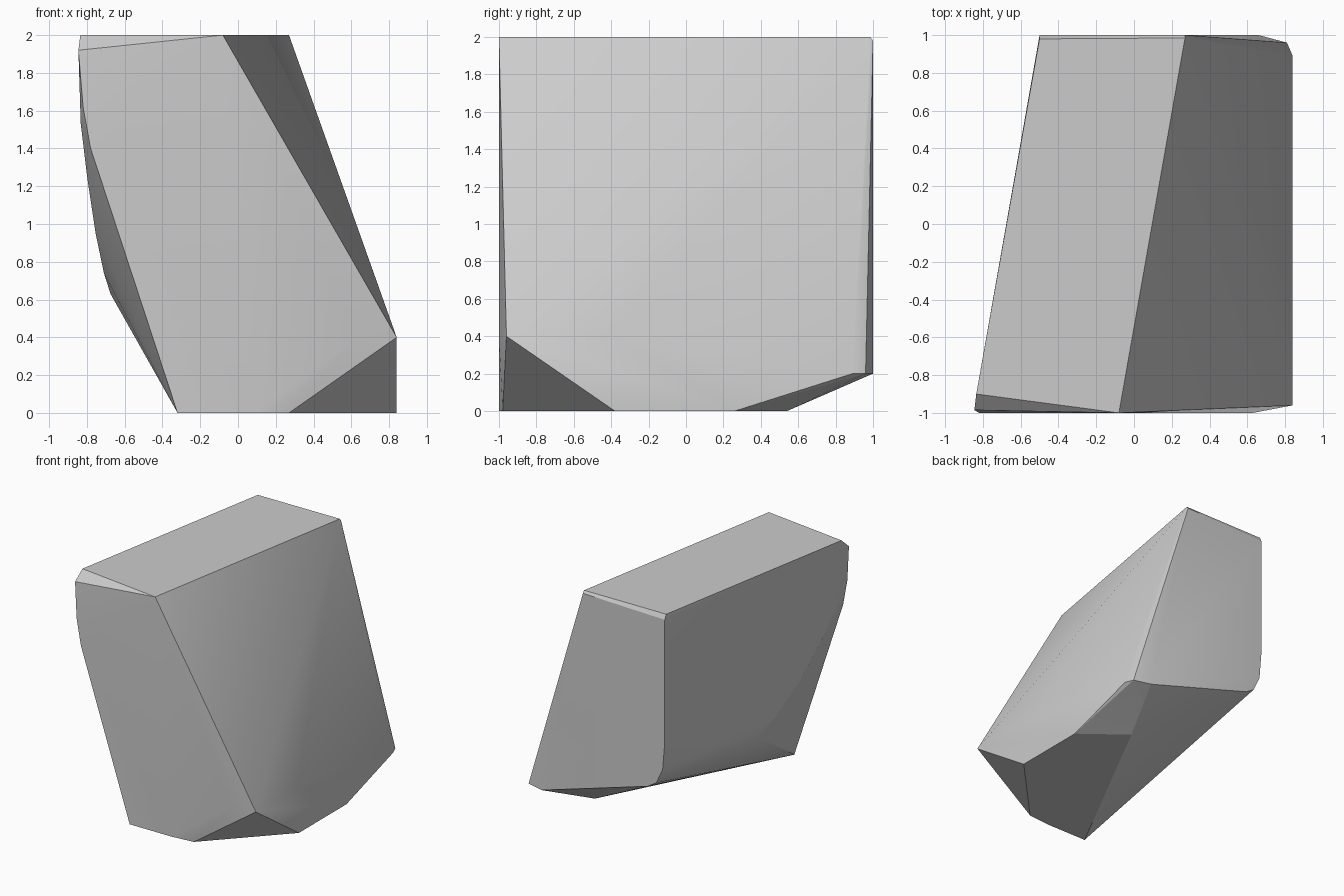
import bpy, bmesh

if "Cube" in bpy.data.objects:
    bpy.data.objects.remove(bpy.data.objects["Cube"])

# Faceted boulder: convex hull over short outlines of each main facet
# top facet with its small cut corners
top = [(-.08, -1, 2), (.27, .985, 2), (-.5, .98, 2), (-.835, -.9, 2),
       (-.845, -.985, 1.92), (.27, 1, 1.98), (-.5, 1, 1.96)]

# front facet edge on y = -1 (x, z)
front = [(.63, .4), (.07, 0), (-.32, 0), (-.78, 1.4), (-.82, 1.62)]

# back facet edge on y = 1 (x, z)
back = [(.66, .2), (-.34, .5), (-.42, .55), (-.48, .68), (-.5, .92)]

# right facet edge on x = 0.84 (y, z)
right = [(-.96, .4), (-.4, .4), (-.38, 0), (.26, 0), (.78, .2), (.89, .2)]

# remaining foot corners
foot = [(.27, -.98, 0), (.48, .54, 0), (.81, .96, .2)]

# rounded lower edge of the left facet (y, z); x follows the slanted left plane
left = [(.5, .72), (0, .63), (-.2, .74), (-.45, .95), (-.7, 1.24), (-.9, 1.53)]

points = (top + foot
          + [(x, -1, z) for x, z in front]
          + [(x, 1, z) for x, z in back]
          + [(.84, y, z) for y, z in right]
          + [(-.5 - .175 * (1 - y), y, z) for y, z in left])

bm = bmesh.new()
for p in points:
    bm.verts.new(p)
hull = bmesh.ops.convex_hull(bm, input=bm.verts[:])
loose = [v for v in bm.verts if not v.link_faces]
bmesh.ops.delete(bm, geom=loose, context='VERTS')
bmesh.ops.dissolve_limit(bm, angle_limit=.01, verts=bm.verts[:], edges=bm.edges[:])
bmesh.ops.recalc_face_normals(bm, faces=bm.faces[:])

mesh = bpy.data.meshes.new("boulder")
bm.to_mesh(mesh)
bm.free()
boulder = bpy.data.objects.new("boulder", mesh)
bpy.context.collection.objects.link(boulder)

# crisp facets, soft rounded edges
bpy.context.view_layer.objects.active = boulder
boulder.select_set(True)
bpy.ops.object.shade_smooth_by_angle(angle=.35)
